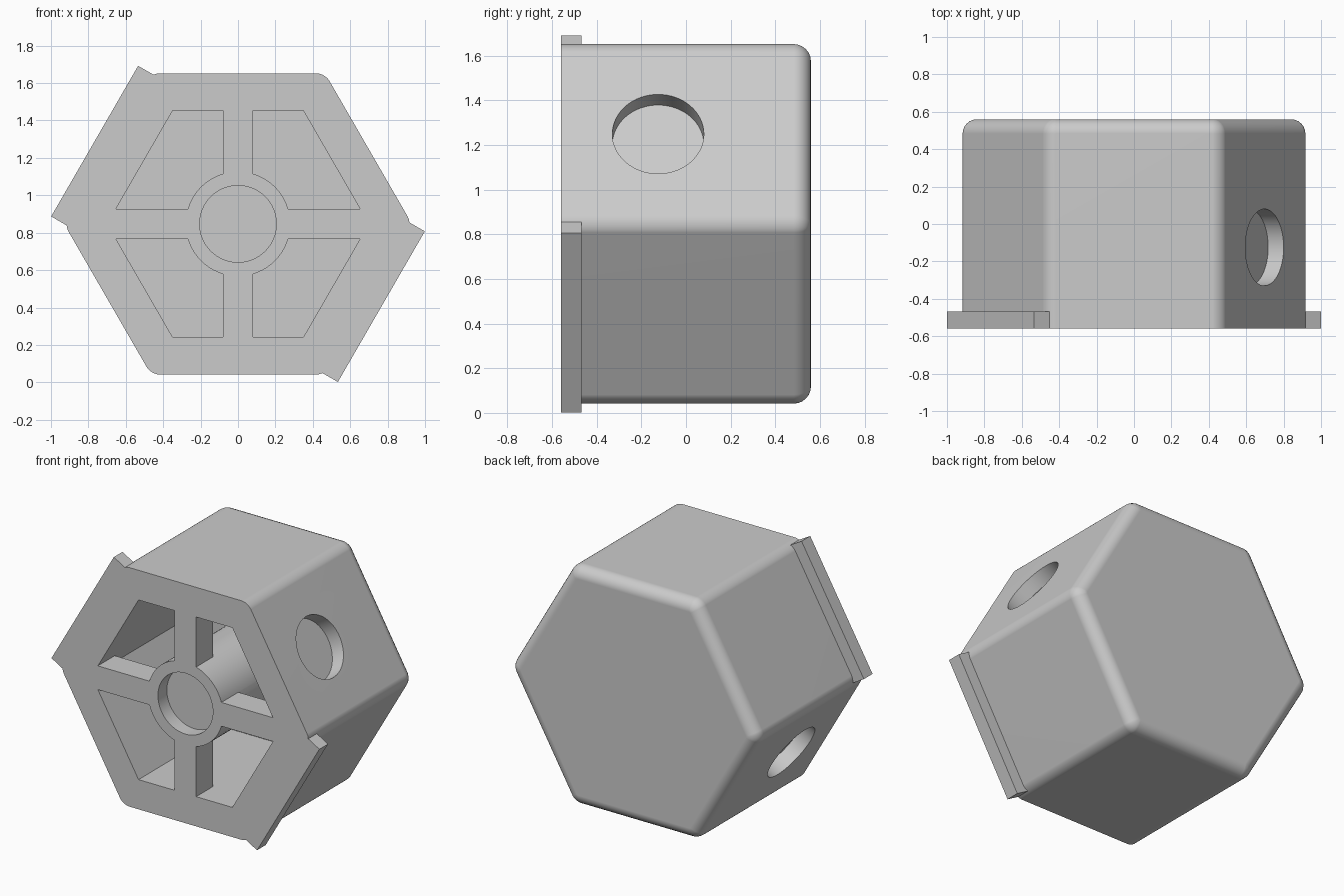
import bpy, bmesh
from math import radians, cos, sin, pi
from mathutils import Matrix, Vector

if "Cube" in bpy.data.objects:
    bpy.data.objects.remove(bpy.data.objects["Cube"], do_unlink=True)

MID = 0.847                   # height of the hexagon axis
APOTHEM, SIDE = 0.805, 0.93   # hexagon side length equals its radius
FRONT, BACK = -0.56, 0.56
FLOOR, RIB_BACK = 0.36, -0.38
WELL_R, WELL_DEPTH = 0.205, 0.095

grey = bpy.data.materials.new("plain grey")
grey.use_nodes = True
grey.diffuse_color = (0.6, 0.6, 0.6, 1)
grey.node_tree.nodes["Principled BSDF"].inputs["Base Color"].default_value = (0.6, 0.6, 0.6, 1)


def finish(bm, name):
    bmesh.ops.recalc_face_normals(bm, faces=bm.faces)
    mesh = bpy.data.meshes.new(name)
    bm.to_mesh(mesh)
    bm.free()
    mesh.materials.append(grey)
    ob = bpy.data.objects.new(name, mesh)
    bpy.context.scene.collection.objects.link(ob)
    return ob


def prism(points, y0, y1):
    """Extrude an (x, z) outline along the axis from y0 to y1."""
    bm = bmesh.new()
    face = bm.faces.new([bm.verts.new((x, y0, z + MID)) for x, z in points])
    new = bmesh.ops.extrude_face_region(bm, geom=[face])["geom"]
    bmesh.ops.translate(bm, vec=(0, y1 - y0, 0),
                        verts=[v for v in new if isinstance(v, bmesh.types.BMVert)])
    # Make sure the starting cap exists exactly once
    if not any(all(abs(v.co.y - y0) < 1e-6 for v in f.verts) for f in bm.faces):
        bm.faces.new([v for v in bm.verts if abs(v.co.y - y0) < 1e-6])
    return bm


def hexagon(radius):
    return [(radius * cos(k * pi / 3), radius * sin(k * pi / 3)) for k in range(6)]


def rect(x0, x1, z0, z1, angle=0):
    a = radians(angle)
    return [(x * cos(a) - z * sin(a), x * sin(a) + z * cos(a))
            for x, z in ((x0, z0), (x1, z0), (x1, z1), (x0, z1))]


def cylinder(name, start, end, radius):
    start, end = Vector(start), Vector(end)
    axis = end - start
    place = (Matrix.Translation((start + end) / 2 + Vector((0, 0, MID)))
             @ axis.to_track_quat('Z', 'Y').to_matrix().to_4x4())
    bm = bmesh.new()
    bmesh.ops.create_cone(bm, cap_ends=True, segments=64, radius1=radius,
                          radius2=radius, depth=axis.length, matrix=place)
    return finish(bm, name)


def combine(target, tool, operation):
    """Apply a boolean and discard the tool."""
    tool.hide_render = True
    mod = target.modifiers.new("cut", 'BOOLEAN')
    mod.operation, mod.solver, mod.object = operation, 'EXACT', tool
    bpy.context.view_layer.update()
    bpy.context.view_layer.objects.active = target
    bpy.ops.object.modifier_apply(modifier=mod.name)
    bpy.data.objects.remove(tool, do_unlink=True)


# Hexagonal shell with rounded corners and rounded back rim
bm = prism(hexagon(SIDE), FRONT - 0.2, BACK)
corners = [e for e in bm.edges if abs(e.verts[0].co.y - e.verts[1].co.y) > 0.5]
bmesh.ops.bevel(bm, geom=corners, offset=0.046, segments=6, profile=0.5, affect='EDGES')
rim = [e for e in bm.edges if all(v.co.y > BACK - 0.001 for v in e.verts)]
bmesh.ops.bevel(bm, geom=rim, offset=0.077, segments=6, profile=0.5, affect='EDGES')
body = finish(bm, "hexagonal_housing")

# Two flange tabs on opposite sides, level with the front
for angle in (150, -30):
    tab = finish(prism(rect(0.72, 0.885, -SIDE / 2, SIDE / 2, angle),
                       FRONT - 0.1, FRONT + 0.092), "flange_tab")
    combine(body, tab, 'UNION')
front_trim = finish(prism(rect(-2, 2, -2, 2), FRONT - 1, FRONT), "front_trim")
combine(body, front_trim, 'DIFFERENCE')

# Hollow interior, leaving the cross ribs and the central post
cavity = finish(prism(hexagon(0.699), FRONT - 0.2, FLOOR), "cavity")
for angle in (0, 90):
    rib = finish(prism(rect(-1.5, 1.5, -0.08, 0.08, angle), FRONT - 0.4, RIB_BACK), "rib")
    combine(cavity, rib, 'DIFFERENCE')
post = cylinder("post", (0, FRONT - 0.4, 0), (0, FLOOR + 0.1, 0), 0.28)
combine(cavity, post, 'DIFFERENCE')
combine(body, cavity, 'DIFFERENCE')

# Shallow round wells: one in the post, two in opposite sides
well = cylinder("front_well", (0, FRONT - 0.2, 0), (0, FRONT + WELL_DEPTH, 0), WELL_R)
combine(body, well, 'DIFFERENCE')
for angle in (30, 210):
    dx, dz = cos(radians(angle)), sin(radians(angle))
    near, far = APOTHEM - WELL_DEPTH, APOTHEM + 0.2
    well = cylinder("side_well", (dx * near, -0.125, dz * near),
                    (dx * far, -0.125, dz * far), WELL_R)
    combine(body, well, 'DIFFERENCE')

# Smooth curves with crisp edges
bpy.context.view_layer.update()
bpy.context.view_layer.objects.active = body
body.select_set(True)
bpy.ops.object.shade_smooth_by_angle(angle=radians(30))
weighted = body.modifiers.new("weighted normals", 'WEIGHTED_NORMAL')
weighted.keep_sharp = True
